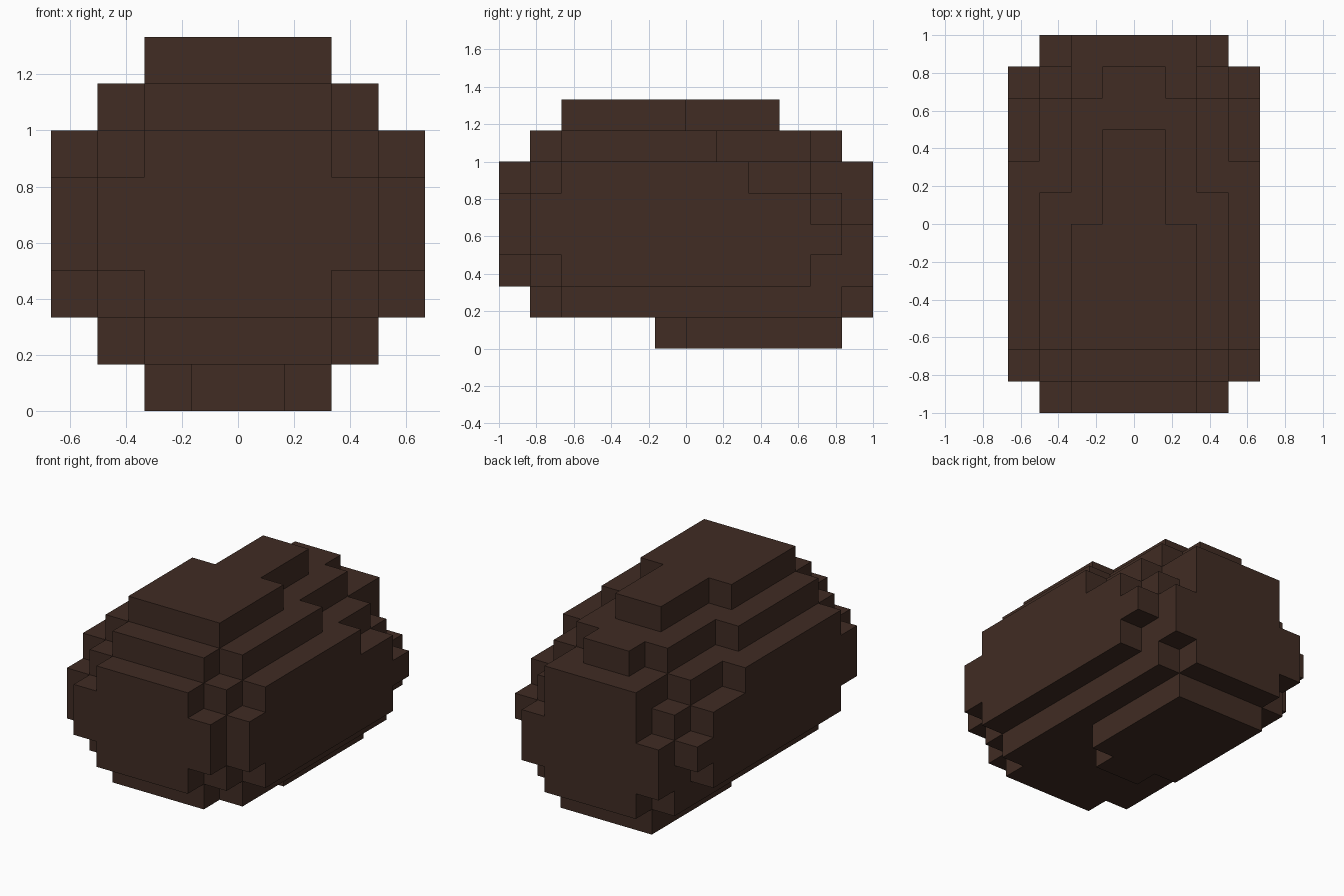
import bpy
import bmesh
from mathutils import Vector

cube = bpy.data.objects.get("Cube")
if cube:
    bpy.data.objects.remove(cube, do_unlink=True)

UNIT = 1 / 6  # edge of one block

# Each layer, bottom to top: (half width, first row, end row) in blocks
LAYERS = [
    [(1, -1, 0), (2, 0, 5)],
    [(2, -5, -4), (3, -4, 5), (2, 5, 6)],
    [(2, -6, -5), (3, -5, -4), (4, -4, 4), (3, 4, 6)],
    [(3, -6, -5), (4, -5, 5), (3, 5, 6)],
    [(3, -6, -5), (4, -5, 4), (3, 4, 5), (2, 5, 6)],
    [(2, -6, -5), (3, -5, -4), (4, -4, 2), (3, 2, 4), (2, 4, 6)],
    [(2, -5, -4), (3, -4, 1), (2, 1, 4), (1, 4, 5)],
    [(2, -4, 0), (1, 0, 3)],
]

# Brown skin
skin = bpy.data.materials.new("dark_brown")
skin.use_nodes = True
color = (0.052, 0.025, 0.017, 1)
skin.diffuse_color = color
bsdf = next(n for n in skin.node_tree.nodes if n.type == 'BSDF_PRINCIPLED')
bsdf.inputs["Base Color"].default_value = color
bsdf.inputs["Roughness"].default_value = 0.9

# Fill the layers with blocks
blocks = {(x, y, z)
          for z, rows in enumerate(LAYERS)
          for half, start, end in rows
          for y in range(start, end)
          for x in range(-half, half)}

# Keep only the block sides that face the outside
bm = bmesh.new()
for block in blocks:
    center = Vector(block) + Vector((0.5, 0.5, 0.5))
    for axis in range(3):
        for sign in (-1, 1):
            normal = Vector((0, 0, 0))
            normal[axis] = sign
            if tuple(int(c) for c in Vector(block) + normal) in blocks:
                continue
            u = Vector((0, 0, 0))
            u[(axis + 1) % 3] = 0.5
            v = normal.cross(u)
            mid = center + normal / 2
            corners = (mid - u - v, mid + u - v, mid + u + v, mid - u + v)
            bm.faces.new([bm.verts.new(c * UNIT) for c in corners])

# Weld the shell and join coplanar sides into large flat faces
bmesh.ops.remove_doubles(bm, verts=bm.verts, dist=0.001)
bmesh.ops.dissolve_limit(bm, angle_limit=0.01, verts=bm.verts, edges=bm.edges)

mesh = bpy.data.meshes.new("blocky_body")
bm.to_mesh(mesh)
bm.free()
mesh.materials.append(skin)
body = bpy.data.objects.new("blocky_body", mesh)
bpy.context.collection.objects.link(body)
